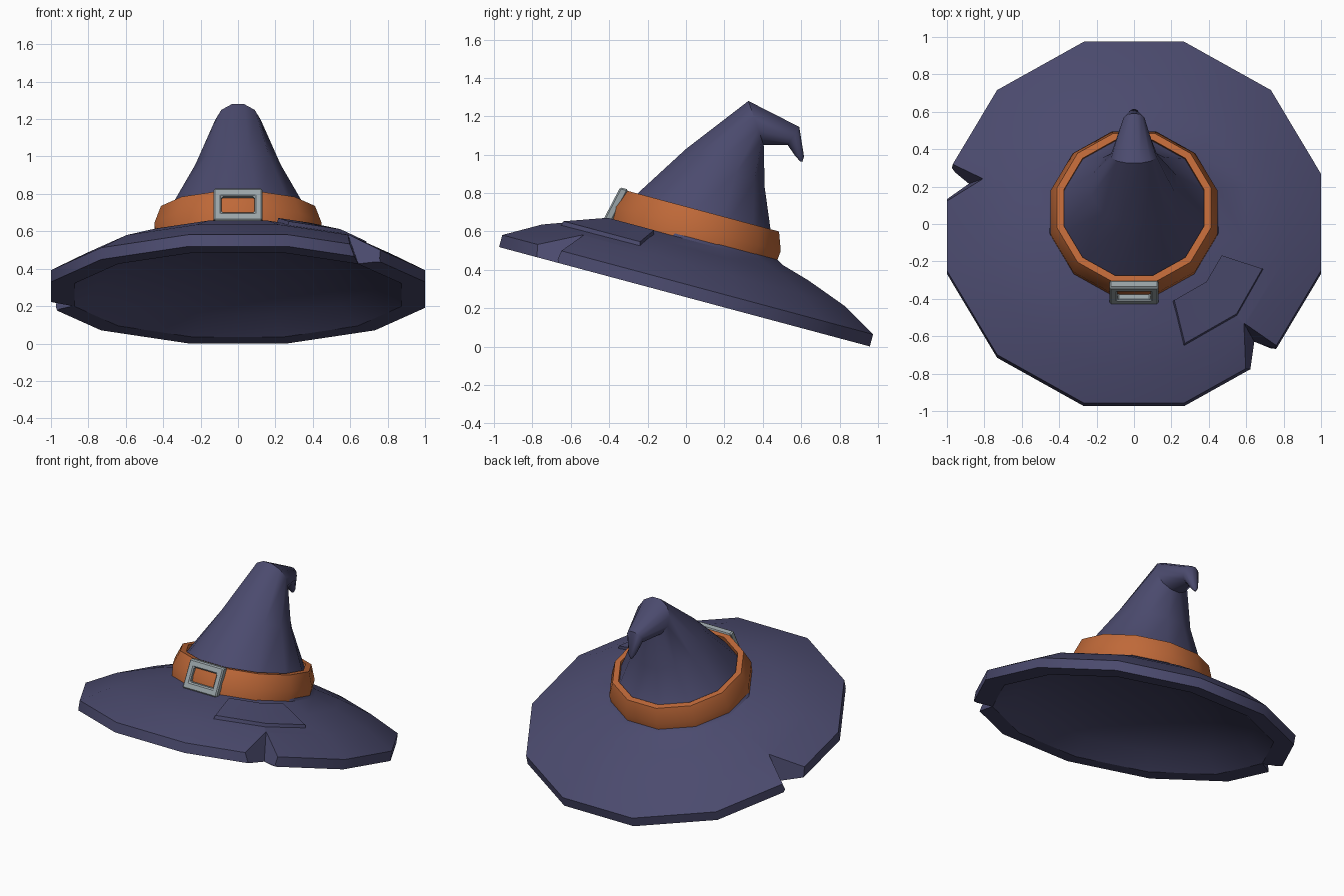
import bpy, bmesh, math
from mathutils import Matrix, Vector

old = bpy.data.objects.get("Cube")
if old:
    bpy.data.objects.remove(old, do_unlink=True)

SIDES = 12
# The whole hat leans back about the x axis
LEAN = Matrix.Translation((0, -0.008, 0.26)) @ Matrix.Rotation(math.radians(-15), 4, 'X')


def material(name, rgb):
    m = bpy.data.materials.new(name)
    m.use_nodes = True
    m.diffuse_color = (*rgb, 1)
    m.node_tree.nodes["Principled BSDF"].inputs["Base Color"].default_value = (*rgb, 1)
    return m


purple = material("dusky purple cloth", (0.07, 0.069, 0.155))
orange = material("orange band", (0.52, 0.14, 0.04))
grey = material("grey metal", (0.32, 0.37, 0.39))


def tilted(x, y, z):
    return LEAN @ Vector((x, y, z))


def ring(front, back):
    """Twelve-sided ring whose flats touch a front and a back point."""
    mid, half = (front + back) / 2, (back - front) / 2
    grow = 1 / math.cos(math.pi / SIDES)
    side = Vector((half.length, 0, 0))
    angles = [(k + 0.5) * math.tau / SIDES for k in range(SIDES)]
    return [mid + (side * math.cos(a) + half * math.sin(a)) * grow for a in angles]


def level_ring(radius, height, shift=0.0):
    return ring(tilted(0, shift - radius, height), tilted(0, shift + radius, height))


def profile_ring(front, back):
    return ring(Vector((0, *front)), Vector((0, *back)))


def loft(name, sections, mat, closed=False):
    """Skin a list of matching sections, capped unless closed on itself."""
    bm = bmesh.new()
    rows = [[bm.verts.new(p) for p in s] for s in sections]
    n = len(rows[0])
    pairs = list(zip(rows, rows[1:]))
    if closed:
        pairs.append((rows[-1], rows[0]))
    else:
        bm.faces.new(rows[0])
        bm.faces.new(rows[-1])
    for a, b in pairs:
        for i in range(n):
            j = (i + 1) % n
            bm.faces.new((a[i], a[j], b[j], b[i]))
    bmesh.ops.recalc_face_normals(bm, faces=bm.faces)
    mesh = bpy.data.meshes.new(name)
    bm.to_mesh(mesh)
    bm.free()
    mesh.materials.append(mat)
    obj = bpy.data.objects.new(name, mesh)
    bpy.context.collection.objects.link(obj)
    return obj


def smooth(obj, degrees=35):
    bpy.ops.object.select_all(action='DESELECT')
    obj.select_set(True)
    bpy.context.view_layer.objects.active = obj
    bpy.ops.object.shade_smooth_by_angle(angle=math.radians(degrees))


# Hat: hollow underside, lip, brim, crown and folded tip in one skin
brim = [(0.2, 0.23), (0.5, 0.19), (0.75, 0.093), (0.875, 0),
        (1.0, 0), (1.0, 0.065), (0.815, 0.171), (0.6, 0.25), (0.452, 0.292)]
crown = [((-0.37, 0.69), (0.46, 0.47)),
         ((0.0, 1.03), (0.41, 0.83)),
         ((0.325, 1.28), (0.405, 1.05)),
         ((0.59, 1.145), (0.53, 1.05)),
         ((0.615, 0.99), (0.568, 0.995)),
         ((0.606, 0.963), (0.594, 0.966))]
hat = loft("hat", [level_ring(r, h) for r, h in brim]
           + [profile_ring(f, b) for f, b in crown], purple)

# Torn notches in the brim: tip of the tear, then its two ends on the rim.
# The tip slants inward as it rises, so the tear stays clear of the hollow.
notches = [((0.59, -0.59), (0.78, -0.656), (0.64, -0.796)),
           ((-0.81, 0.212), (-0.95, 0.353), (-1.0, 0.167))]
cutters = []
for points in notches:
    tip, a, b = (Vector(p) for p in points)
    sections = []
    for height in (-0.05, 0.25):
        inner = tip * (1.09 - 0.53 * height)
        outline = [inner, inner + (a - inner) * 2.5, inner + (b - inner) * 2.5]
        sections.append([tilted(*p, height) for p in outline])
    cutter = loft("notch_cutter", sections, purple)
    cutter.hide_render = True
    cut = hat.modifiers.new("notch", 'BOOLEAN')
    cut.operation = 'DIFFERENCE'
    cut.solver = 'EXACT'
    cut.object = cutter
    cutters.append(cutter)
bpy.context.view_layer.update()
torn = bpy.data.meshes.new_from_object(hat.evaluated_get(bpy.context.evaluated_depsgraph_get()))
hat.modifiers.clear()
hat.data = torn
for cutter in cutters:
    bpy.data.objects.remove(cutter, do_unlink=True)
smooth(hat)

# Band around the foot of the crown, widest just above the brim
band_profile = [(0.438, 0.27), (0.447, 0.36), (0.412, 0.456), (0.375, 0.456), (0.375, 0.27)]
band = loft("band", [level_ring(r, h, -0.024) for r, h in band_profile], orange, closed=True)
smooth(band)

# Buckle: square frame leaning with the band
frame = []
for sx, sz in ((-1, -1), (1, -1), (1, 1), (-1, 1)):
    section = []
    for half_x, half_z, depth in ((0.13, 0.094, 0), (0.13, 0.094, 0.045),
                                  (0.088, 0.047, 0.045), (0.088, 0.047, 0)):
        rise = sz * half_z
        section.append(tilted(sx * half_x, -0.492 + rise * 0.22 + depth, 0.37 + rise))
    frame.append(section)
buckle = loft("buckle", frame, grey, closed=True)
bevel = buckle.modifiers.new("soft edges", 'BEVEL')
bevel.width = 0.008
bevel.segments = 1
bevel.limit_method = 'ANGLE'

# Cloth patch bent over a corner of the brim: inner and outer point per section
patch_centre = Vector((0.46, -0.46))
patch_sections = []
for inner, outer in (((0.2, -0.494), (0.26, -0.726)),
                     ((0.382, -0.386), (0.554, -0.552)),
                     ((0.47, -0.23), (0.70, -0.287))):
    top_inner, top_outer = (Vector(p).lerp(patch_centre, 0.06) for p in (inner, outer))
    patch_sections.append([tilted(*inner, 0.24), tilted(*outer, 0.16),
                           tilted(*top_outer, 0.217), tilted(*top_inner, 0.294)])
patch = loft("patch", patch_sections, purple)
smooth(patch)
